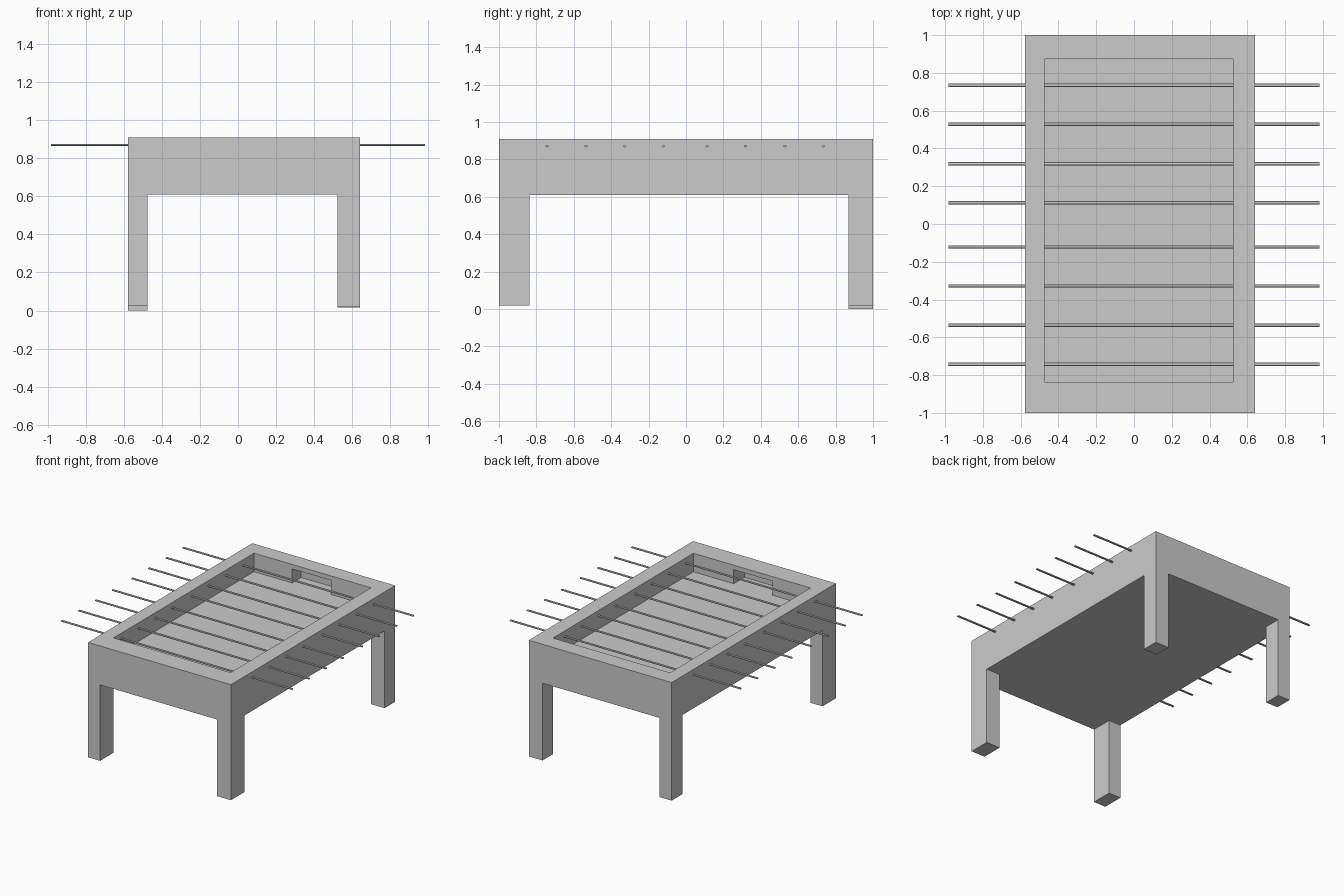
import bpy
import bmesh
import math
from mathutils import Matrix

if "Cube" in bpy.data.objects:
    bpy.data.objects.remove(bpy.data.objects["Cube"])


def box(name, x, y, z):
    """Box from (min, max) ranges on each axis."""
    bm = bmesh.new()
    bmesh.ops.create_cube(bm, size=1)
    for v in bm.verts:
        for i, (lo, hi) in enumerate((x, y, z)):
            v.co[i] = hi if v.co[i] > 0 else lo
    return finish(name, bm)


def finish(name, bm):
    mesh = bpy.data.meshes.new(name)
    bm.to_mesh(mesh)
    bm.free()
    obj = bpy.data.objects.new(name, mesh)
    bpy.context.collection.objects.link(obj)
    return obj


def cut(target, cutter):
    cutter.hide_render = True
    cutter.hide_viewport = True
    cutter.display_type = 'WIRE'
    mod = target.modifiers.new(cutter.name, 'BOOLEAN')
    mod.operation = 'DIFFERENCE'
    mod.solver = 'EXACT'
    mod.object = cutter


X0, X1 = -0.578, 0.64        # outer sides
IX0, IX1 = -0.475, 0.523     # inner sides
IY0, IY1 = -0.837, 0.873     # inner ends
BOTTOM, FLOOR, TOP = 0.61, 0.767, 0.91

# Table body with a sunken playing field
body = box("table_body", (X0, X1), (-1, 1), (BOTTOM, TOP))
cut(body, box("field_cutter", (IX0, IX1), (IY0, IY1), (FLOOR, TOP + 0.1)))

# Goal recesses in both end walls
cut(body, box("front_goal_cutter", (-0.15, 0.18), (IY0 - 0.13, IY0 + 0.1), (FLOOR, 0.875)))
cut(body, box("back_goal_cutter", (-0.15, 0.18), (IY1 - 0.1, IY1 + 0.11), (FLOOR, 0.875)))

# Legs, slightly uneven in length
for name, x, y, foot in (
        ("front_left_leg", (X0, IX0), (-1, IY0), 0.025),
        ("front_right_leg", (IX1, X1), (-1, IY0), 0.02),
        ("back_left_leg", (X0, IX0), (IY1 - 0.003, 1), 0.0),
        ("back_right_leg", (IX1, X1), (IY1 - 0.003, 1), 0.015)):
    box(name, x, y, (foot, BOTTOM))

# Player rods running across the table
for i, y in enumerate((-0.743, -0.535, -0.328, -0.122, 0.113, 0.318, 0.529, 0.734)):
    bm = bmesh.new()
    bmesh.ops.create_cone(bm, cap_ends=True, segments=8, radius1=0.009, radius2=0.009, depth=1.965)
    bm.transform(Matrix.Diagonal((1, 1, 0.65, 1)) @ Matrix.Rotation(math.pi / 2, 4, 'Y'))
    rod = finish(f"rod_{i + 1}", bm)
    rod.location = (0, y, 0.87)
